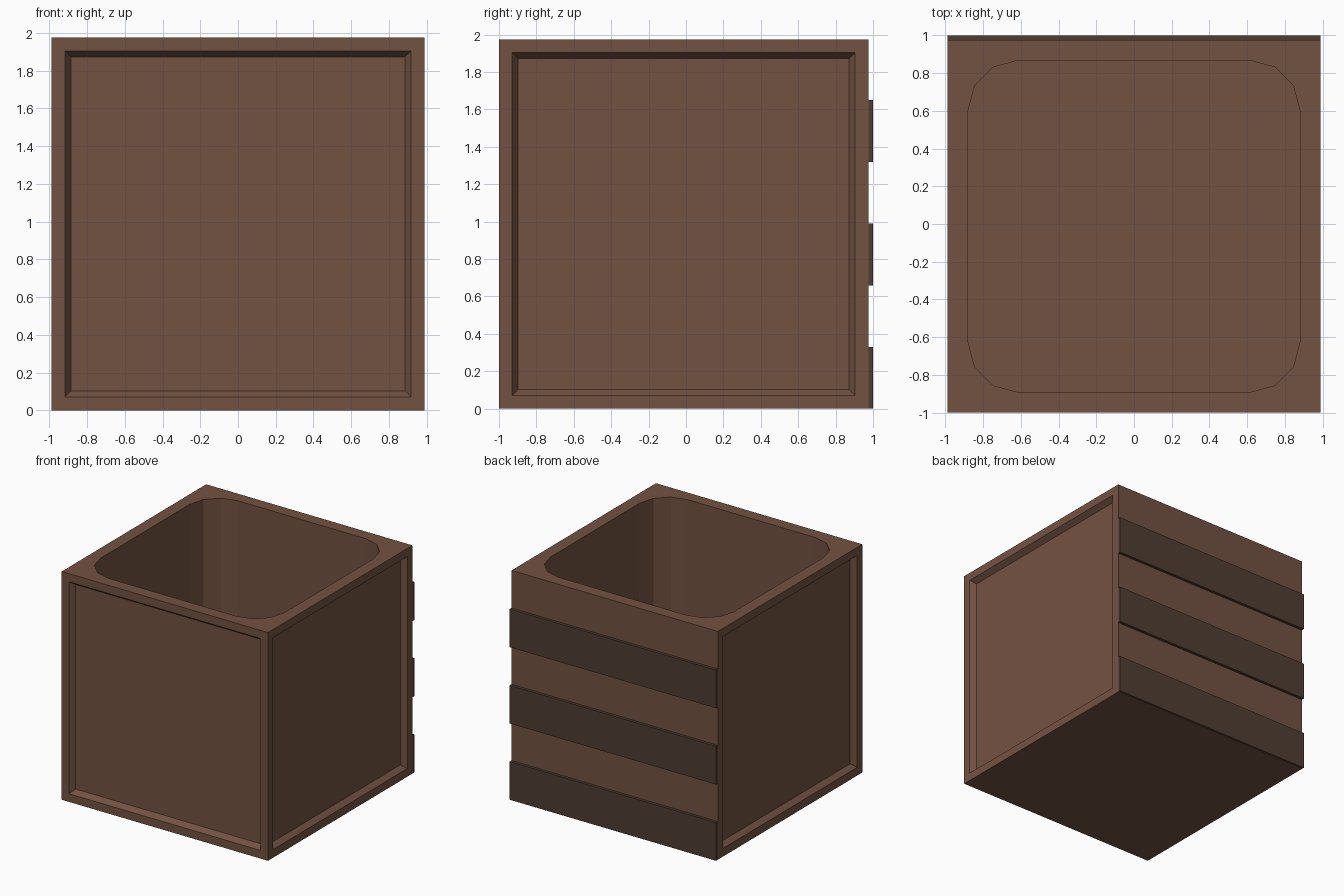
import bpy, bmesh
from math import cos, sin, radians
from mathutils import Vector

if "Cube" in bpy.data.objects:
    bpy.data.objects.remove(bpy.data.objects["Cube"])

S = 1.975           # side of the cube body
H = S / 2
CY = -0.0125        # body sits slightly forward of the slats
FLOOR = 0.1


def material(name, color):
    m = bpy.data.materials.new(name)
    m.diffuse_color = (*color, 1)
    m.use_nodes = True
    m.node_tree.nodes["Principled BSDF"].inputs["Base Color"].default_value = m.diffuse_color
    return m


def add_object(name, bm, mat):
    bmesh.ops.recalc_face_normals(bm, faces=bm.faces[:])
    me = bpy.data.meshes.new(name)
    bm.to_mesh(me)
    bm.free()
    me.materials.append(mat)
    ob = bpy.data.objects.new(name, me)
    bpy.context.collection.objects.link(ob)
    return ob


def box(bm, size, center):
    verts = bmesh.ops.create_cube(bm, size=1)["verts"]
    bmesh.ops.scale(bm, vec=size, verts=verts)
    bmesh.ops.translate(bm, vec=center, verts=verts)


def rounded_square(half, r, steps, cy):
    pts = []
    for k, (sx, sy) in enumerate([(1, 1), (-1, 1), (-1, -1), (1, -1)]):
        for i in range(steps + 1):
            a = radians(90 * k + 90 * i / steps)
            pts.append((sx * (half - r) + r * cos(a),
                        cy + sy * (half - r) + r * sin(a)))
    return pts


brown = material("brown", (0.171, 0.084, 0.054))
dark = material("dark_brown", (0.078, 0.048, 0.032))

# Box body with recessed, chamfered panels on the front and both sides
bm = bmesh.new()
box(bm, (S, S, S), (0, CY, H))
panels = [f for f in bm.faces if f.normal.y < -0.9 or abs(f.normal.x) > 0.9]
for f in panels:
    bmesh.ops.inset_individual(bm, faces=[f], thickness=0.1)
    bmesh.ops.inset_individual(bm, faces=[f], thickness=0.045, depth=-0.045)

# Open top with a rounded-square cavity
top = next(f for f in bm.faces if f.normal.z > 0.9)
rim_edges = list(top.edges)
bmesh.ops.delete(bm, geom=[top], context="FACES_ONLY")
outline = rounded_square(0.88, 0.27, 3, CY)
upper = [bm.verts.new((x, y, S)) for x, y in outline]
lower = [bm.verts.new((x, y, FLOOR)) for x, y in outline]
n = len(outline)
for i in range(n):
    j = (i + 1) % n
    rim_edges.append(bm.edges.new((upper[i], upper[j])))
    bm.faces.new((upper[i], upper[j], lower[j], lower[i]))
bm.faces.new(lower)
bmesh.ops.triangle_fill(bm, edges=rim_edges, use_beauty=True,
                        normal=Vector((0, 0, 1)))
add_object("planter_body", bm, brown)

# Dark horizontal slats across the back
for i in range(3):
    bm = bmesh.new()
    box(bm, (S, 0.025, 0.33), (0, 0.9875, 0.165 + 0.66 * i))
    add_object(f"back_slat_{i + 1}", bm, dark)
